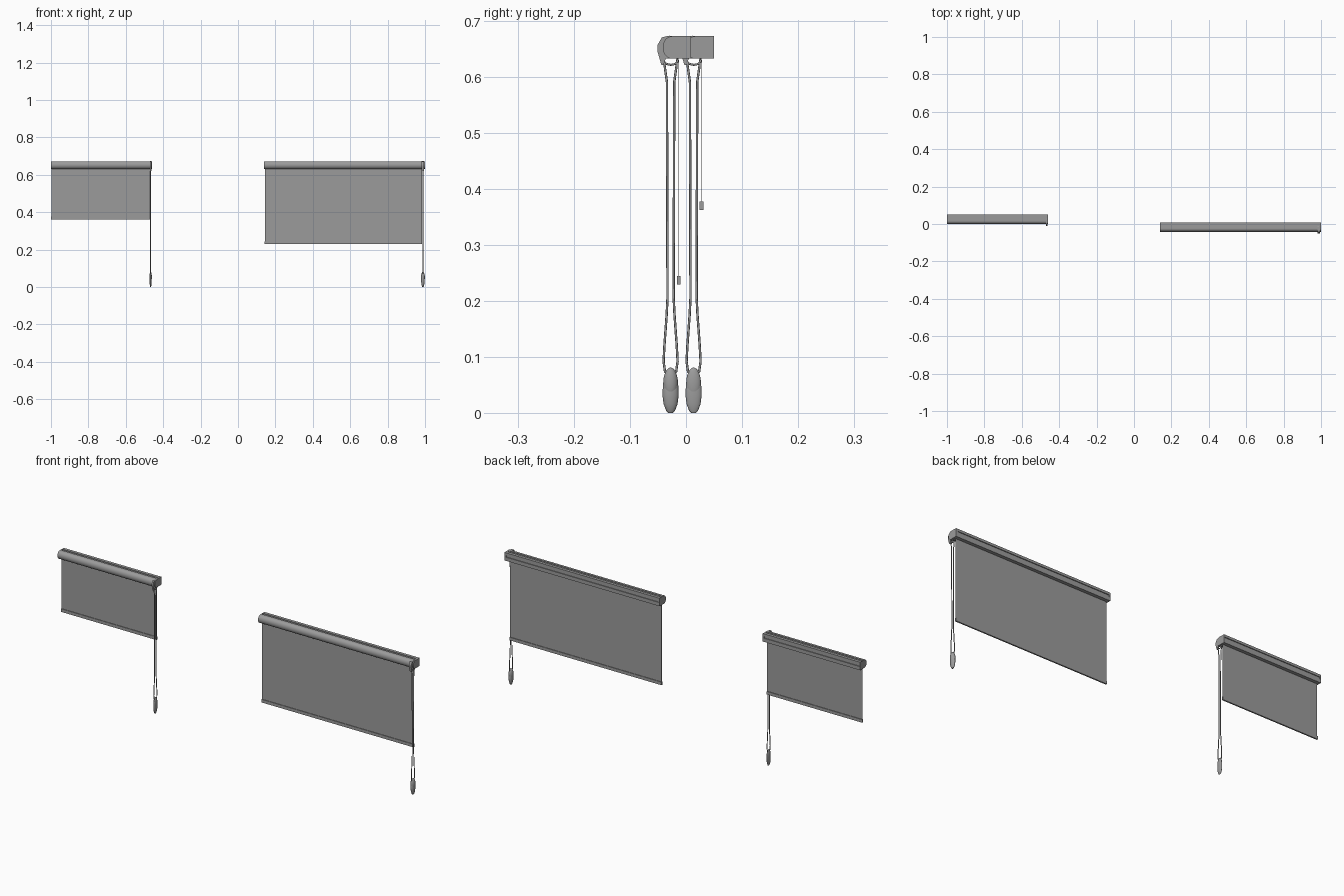
import bpy, bmesh, math

if "Cube" in bpy.data.objects:
    bpy.data.objects.remove(bpy.data.objects["Cube"])

GREY = bpy.data.materials.new("dark_grey")
GREY.diffuse_color = (0.33, 0.33, 0.33, 1)
GREY.use_nodes = True
GREY.node_tree.nodes["Principled BSDF"].inputs["Base Color"].default_value = GREY.diffuse_color


def finish(name, bm, smooth=True):
    bmesh.ops.recalc_face_normals(bm, faces=bm.faces)
    me = bpy.data.meshes.new(name)
    bm.to_mesh(me)
    bm.free()
    me.materials.append(GREY)
    ob = bpy.data.objects.new(name, me)
    bpy.context.collection.objects.link(ob)
    if smooth:
        bpy.ops.object.select_all(action='DESELECT')
        ob.select_set(True)
        bpy.context.view_layer.objects.active = ob
        bpy.ops.object.shade_smooth_by_angle(angle=math.radians(35))
    return ob


def extrude_x(name, profile, x0, x1, dy):
    """Prism along x from a (y, z) profile."""
    bm = bmesh.new()
    face = bm.faces.new([bm.verts.new((x0, y + dy, z)) for y, z in profile])
    ext = bmesh.ops.extrude_face_region(bm, geom=[face])
    bmesh.ops.translate(bm, vec=(x1 - x0, 0, 0),
                        verts=[v for v in ext['geom'] if isinstance(v, bmesh.types.BMVert)])
    bm.faces.new(list(face.verts)) if not face.is_valid else None
    return finish(name, bm)


def box(y0, y1, z0, z1):
    return [(y0, z0), (y1, z0), (y1, z1), (y0, z1)]


def arc(cy, cz, ry, rz, a0, a1, n):
    return [(cy + ry * math.cos(math.radians(a0 + (a1 - a0) * i / n)),
             cz + rz * math.sin(math.radians(a0 + (a1 - a0) * i / n))) for i in range(n + 1)]


def tube(name, points, radius, cyclic=False):
    cu = bpy.data.curves.new(name, 'CURVE')
    cu.dimensions = '3D'
    cu.bevel_depth = radius
    cu.bevel_resolution = 2
    cu.materials.append(GREY)
    sp = cu.splines.new('POLY')
    sp.points.add(len(points) - 1)
    for p, co in zip(sp.points, points):
        p.co = (*co, 1)
    sp.use_cyclic_u = cyclic
    ob = bpy.data.objects.new(name, cu)
    bpy.context.collection.objects.link(ob)
    return ob


def lathe(name, rings, centre, sx, seg=20):
    """Upright turned body from (radius, z) rings, flattened in x."""
    bm = bmesh.new()
    loops = [[bm.verts.new((centre[0] + sx * r * math.cos(2 * math.pi * i / seg),
                            centre[1] + r * math.sin(2 * math.pi * i / seg), z))
              for i in range(seg)] for r, z in rings]
    for a, b in zip(loops, loops[1:]):
        for i in range(seg):
            j = (i + 1) % seg
            bm.faces.new((a[i], a[j], b[j], b[i]))
    bm.faces.new(loops[0])
    bm.faces.new(loops[-1])
    return finish(name, bm)


# cassette section: rounded front, grooved top and back, slot below
outer_front = arc(-0.025, 0.652, 0.0165, 0.020, 270, 90, 14)
inner_front = arc(-0.025, 0.652, 0.0145, 0.018, 90, 270, 14)
CASSETTE = (outer_front
            + [(-0.017, 0.672), (-0.017, 0.669), (-0.006, 0.669), (-0.006, 0.672),
               (0.009, 0.672), (0.009, 0.660), (0.005, 0.660), (0.005, 0.650),
               (0.009, 0.650), (0.009, 0.632), (-0.008, 0.632), (-0.008, 0.634),
               (0.007, 0.634), (0.007, 0.648), (0.003, 0.648), (0.003, 0.662),
               (0.007, 0.662), (0.007, 0.667)]
            + inner_front[1:] + [(-0.017, 0.634), (-0.017, 0.632)])
CAP = outer_front + [(0.009, 0.672), (0.009, 0.632)]
CLUTCH = [(-0.044, 0.621), (-0.040, 0.621), (-0.036, 0.632), (-0.012, 0.632), (-0.012, 0.670),
          (-0.030, 0.673), (-0.043, 0.670), (-0.051, 0.656), (-0.051, 0.645)]
WEIGHT = [(0.004, 0.0), (0.008, 0.004), (0.0125, 0.016), (0.0145, 0.032), (0.0135, 0.052),
          (0.009, 0.066), (0.004, 0.072)]


def blind(side, x0, x1, dy, hem, s):
    cap = 0.006 * s
    xc = x1 - 0.0072 * s
    # headrail
    extrude_x(side + "_cassette", CASSETTE, x0 + cap / 2, x1 - cap, dy)
    extrude_x(side + "_left_end_cap", CAP, x0, x0 + cap / 2, dy)
    extrude_x(side + "_right_end_cap", CAP, x1 - cap, x1, dy)
    extrude_x(side + "_clutch_housing", CLUTCH, xc - 0.004 * s, xc + 0.004 * s, dy)
    extrude_x(side + "_roller", arc(-0.021, 0.652, 0.009, 0.009, 0, 345, 23),
              x0 + cap / 2, x1 - cap, dy)
    # cloth and hem bar
    xa, xb = x0 + 0.002 * s, x1 - 0.010 * s
    extrude_x(side + "_fabric", box(-0.0136, -0.0124, hem + 0.008, 0.652), xa, xb, dy)
    extrude_x(side + "_hem_bar", box(-0.0165, -0.0095, hem, hem + 0.0155),
              xa - 0.001, xb + 0.001, dy)
    # looped pull cord
    yc = -0.0275 + dy
    half = [(0.004, 0.066), (0.010, 0.074), (0.0125, 0.092), (0.011, 0.120), (0.007, 0.175),
            (0.0055, 0.205), (0.0060, 0.40), (0.0065, 0.590), (0.010, 0.615), (0.012, 0.634)]
    loop = [(xc, yc + w, z) for w, z in half] + [(xc, yc - w, z) for w, z in reversed(half)]
    tube(side + "_pull_cord", loop, 0.0021, True)
    # cord guide under the clutch
    tube(side + "_cord_guide",
         [(xc, y + dy, z) for y, z in arc(-0.027, 0.630, 0.013, 0.009, 180, 360, 10)], 0.0018)
    # two-part cord weight
    lathe(side + "_cord_weight", WEIGHT, (xc, yc), 0.40 * s)
    shell = [(max(0.0005, 0.0132 * math.sin(math.pi * i / 12)),
              0.0525 - 0.0285 * math.cos(math.pi * i / 12)) for i in range(13)]
    lathe(side + "_weight_shell", shell, (xc, yc), 0.50 * s)


blind("small_blind", -1.0, -0.460, 0.041, 0.362, 1.0)
blind("large_blind", 0.14, 1.0, 0.0, 0.229, 1.6)
